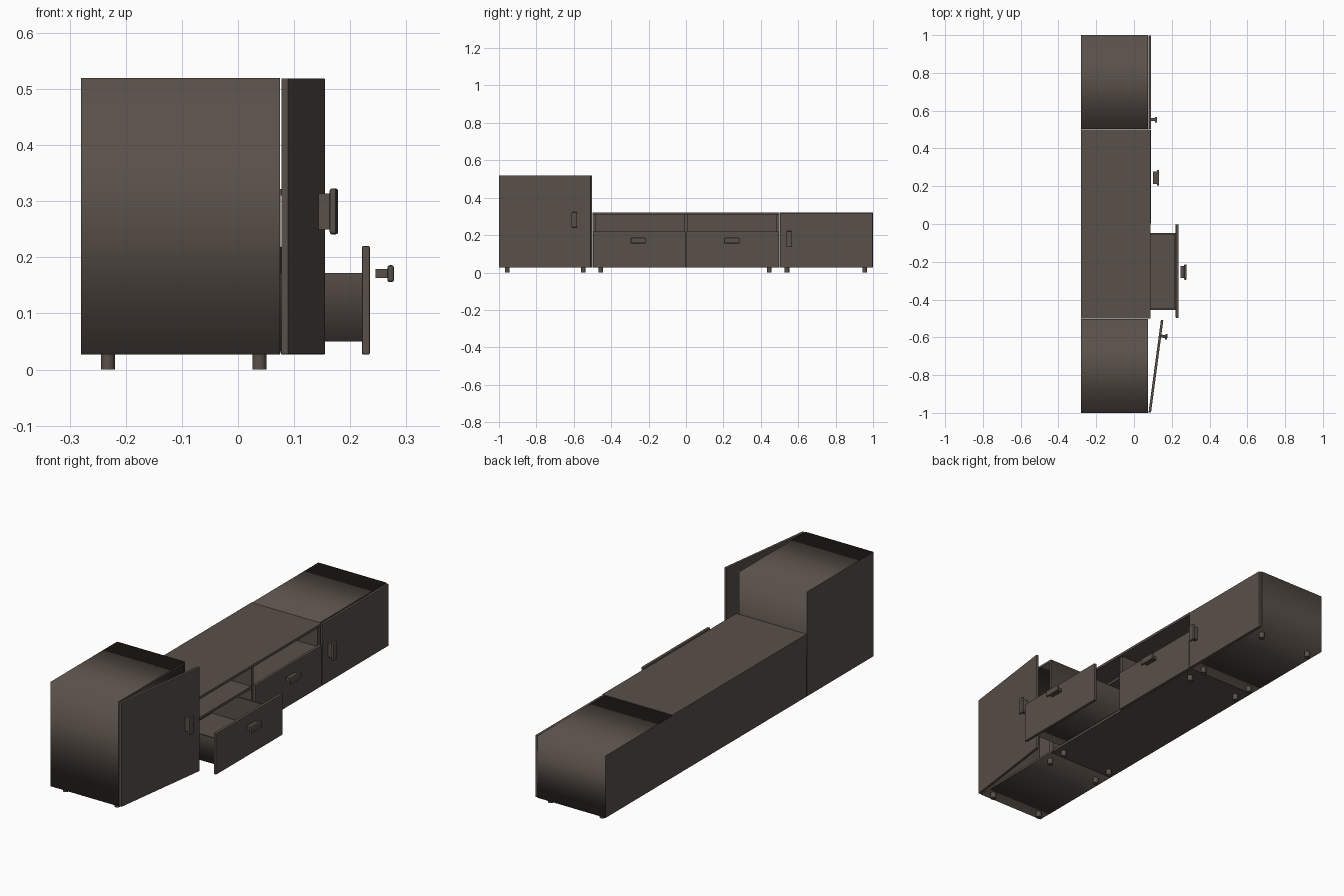
import bpy, bmesh, math
from mathutils import Matrix, Vector

if "Cube" in bpy.data.objects:
    bpy.data.objects.remove(bpy.data.objects["Cube"])

wood = bpy.data.materials.new("dark_brown_wood")
wood.diffuse_color = (0.10, 0.08, 0.067, 1)
wood.use_nodes = True
wood.node_tree.nodes["Principled BSDF"].inputs["Base Color"].default_value = wood.diffuse_color


def finish(name, bm):
    bmesh.ops.recalc_face_normals(bm, faces=bm.faces)
    me = bpy.data.meshes.new(name)
    bm.to_mesh(me)
    bm.free()
    me.materials.append(wood)
    ob = bpy.data.objects.new(name, me)
    bpy.context.collection.objects.link(ob)
    return ob


def cube(lo, hi):
    bm = bmesh.new()
    bmesh.ops.create_cube(bm, size=1)
    lo, hi = Vector(lo), Vector(hi)
    for v in bm.verts:
        v.co = Vector([(lo[i] + hi[i]) / 2 + v.co[i] * (hi[i] - lo[i]) for i in range(3)])
    return bm


def box(name, lo, hi, bevel=0):
    ob = finish(name, cube(lo, hi))
    if bevel:
        m = ob.modifiers.new("bevel", "BEVEL")
        m.width, m.segments = bevel, 2
    return ob


def shell(name, lo, hi, axis, wall):
    """Box hollowed from its positive side; walls shaded softly round the x axis."""
    bm = cube(lo, hi)
    bm.normal_update()
    face = [f for f in bm.faces if f.normal[axis] > 0.9]
    bmesh.ops.inset_region(bm, faces=face, thickness=wall, depth=0)
    bmesh.ops.inset_region(bm, faces=face, thickness=0, depth=-(hi[axis] - lo[axis] - wall))
    bm.normal_update()
    for f in bm.faces:
        f.smooth = abs(f.normal.x) < 0.5 and f.normal[axis] < 0.5
    return finish(name, bm)


def handle(name, x, y, z, upright):
    """Stem with a wider chamfered grip plate."""
    def half(a, b):
        return (b, a) if upright else (a, b)
    sy, sz = half(0.032, 0.008)
    py, pz = half(0.041, 0.015)
    stem = box(name + "_stem", (x, y - sy, z - sz), (x + 0.023, y + sy, z + sz))
    grip = box(name + "_grip", (x + 0.021, y - py, z - pz), (x + 0.033, y + py, z + pz), 0.004)
    return [stem, grip]


Z0 = 0.027
# side cabinets
shell("tall_cabinet", (-0.28, -1, Z0), (0.075, -0.502, 0.52), 0, 0.014)
shell("low_cabinet", (-0.28, 0.502, Z0), (0.075, 1, 0.32), 0, 0.014)

# middle cabinet: panels around two drawers and an open shelf
box("middle_top", (-0.28, -0.5, 0.31), (0.087, 0.5, 0.322))
box("middle_bottom", (-0.28, -0.5, Z0), (0.075, 0.5, Z0 + 0.012))
box("middle_back", (-0.28, -0.5, Z0), (-0.268, 0.5, 0.312))
box("shelf_board", (-0.27, -0.49, 0.203), (0.075, 0.49, 0.215))
for name, y in (("middle_side_left", -0.5), ("middle_divider", -0.008), ("middle_side_right", 0.484)):
    box(name, (-0.275, y, Z0 + 0.005), (0.076, y + 0.016, 0.315))

# drawers: left one pulled open
for side, s, pull in (("left", -1, 0.145), ("right", 1, 0)):
    y0, y1 = sorted((s * 0.002, s * 0.498))
    box(side + "_drawer_front", (0.076 + pull, y0, Z0), (0.09 + pull, y1, 0.22), 0.002)
    b0, b1 = sorted((s * 0.048, s * 0.455))
    shell(side + "_drawer_box", (-0.25 + pull, b0, 0.05), (0.0765 + pull, b1, 0.172), 2, 0.01)
    handle(side + "_drawer_handle", 0.1 + pull, s * 0.25 - 0.005, 0.171, False)

# low cabinet door, closed
box("low_door", (0.078, 0.502, Z0), (0.09, 0.998, 0.318), 0.002)
handle("low_door_handle", 0.09, 0.552, 0.18, True)

# tall cabinet door, swung slightly open on its outer edge
hinge = Vector((0.077, -0.998, 0))
swing = Matrix.Translation(hinge) @ Matrix.Rotation(math.radians(-7.6), 4, 'Z') @ Matrix.Translation(-hinge)
parts = [box("tall_door", (0.077, -0.998, Z0), (0.09, -0.503, 0.519), 0.002)]
parts += handle("tall_door_handle", 0.09, -0.588, 0.282, True)
for ob in parts:
    ob.matrix_world = swing

# round feet
for y in (-0.955, -0.55, -0.455, 0.445, 0.54, 0.955):
    for x in (-0.232, 0.038):
        bm = bmesh.new()
        bmesh.ops.create_cone(bm, cap_ends=True, segments=20, radius1=0.0125, radius2=0.0125,
                              depth=0.03, matrix=Matrix.Translation((x, y, 0.015)))
        bm.normal_update()
        for f in bm.faces:
            f.smooth = abs(f.normal.z) < 0.5
        finish("foot", bm)
